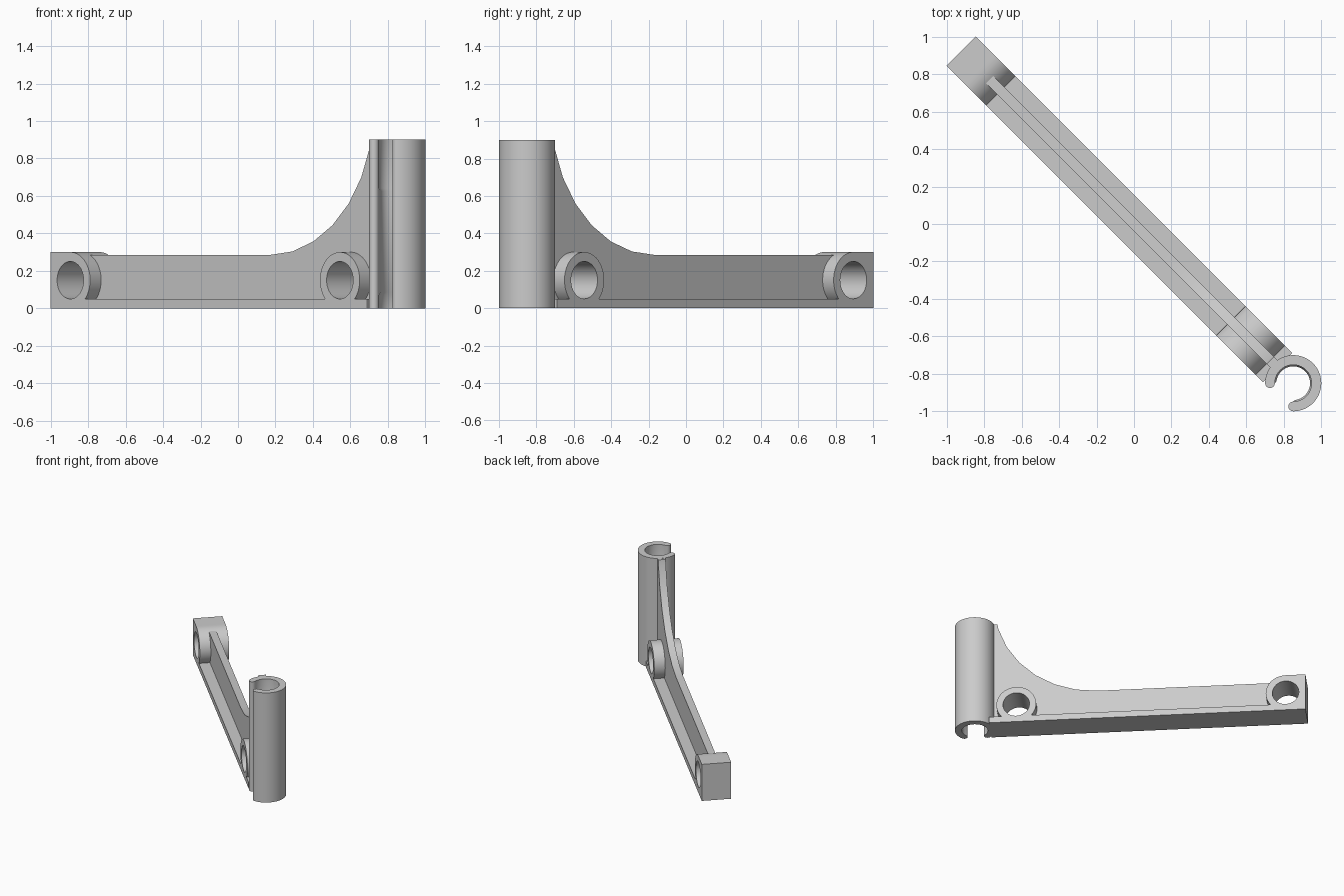
import bpy, bmesh
from math import sin, cos, pi, sqrt, radians
from mathutils import Matrix

if "Cube" in bpy.data.objects:
    bpy.data.objects.remove(bpy.data.objects["Cube"])

grey = bpy.data.materials.new("plain grey")
grey.use_nodes = True
grey.diffuse_color = (0.6, 0.6, 0.6, 1)
grey.node_tree.nodes["Principled BSDF"].inputs["Base Color"].default_value = (0.6, 0.6, 0.6, 1)

# The arm runs diagonally: parts are modelled along x, then turned
TURN = Matrix.Rotation(radians(-45), 4, 'Z')
HALF = 0.111        # half width of the arm
BORE = 0.1          # radius of the cross holes
HUB = 0.15          # hub radius and height of its centre
END, REAR_HUB, FRONT_HUB = -1.305, -1.155, 0.88


def finish(name, bm, turn=True):
    if turn:
        bm.transform(TURN)
    bmesh.ops.recalc_face_normals(bm, faces=bm.faces)
    mesh = bpy.data.meshes.new(name)
    bm.to_mesh(mesh)
    bm.free()
    mesh.materials.append(grey)
    ob = bpy.data.objects.new(name, mesh)
    bpy.context.collection.objects.link(ob)
    return ob


def smooth(ob):
    bpy.ops.object.select_all(action='DESELECT')
    ob.select_set(True)
    bpy.context.view_layer.objects.active = ob
    bpy.ops.object.shade_smooth_by_angle()


def loft(loops, closed=False):
    """Skin a list of equal-length loops; cap the ends or close into a ring."""
    bm = bmesh.new()
    rows = [[bm.verts.new(p) for p in loop] for loop in loops]
    pairs = list(zip(rows, rows[1:]))
    if closed:
        pairs.append((rows[-1], rows[0]))
    else:
        bm.faces.new(rows[0])
        bm.faces.new(rows[-1])
    for a, b in pairs:
        for i in range(len(a)):
            j = (i + 1) % len(a)
            bm.faces.new((a[i], a[j], b[j], b[i]))
    return bm


def side_extrude(profile, half):
    return loft([[(x, y, z) for x, z in profile] for y in (-half, half)])


def hub(name, cx, square_back):
    """Bored hub across the arm, optionally squared off at the back."""
    def loop(y, bored):
        pts = []
        for i in range(48):
            c, s = cos(2 * pi * i / 48), sin(2 * pi * i / 48)
            r = BORE if bored else HUB
            if square_back and not bored and c < 0:
                r /= max(abs(c), abs(s))
            pts.append((cx + r * c, y, HUB + r * s))
        return pts
    smooth(finish(name, loft([loop(-HALF, False), loop(HALF, False),
                              loop(HALF, True), loop(-HALF, True)], closed=True)))


# Flat base strip
finish("base_strip", side_extrude([(END, 0), (1.085, 0), (1.085, 0.05), (END, 0.05)], HALF))

# Bored hubs
hub("rear_hub", REAR_HUB, True)
hub("front_hub", FRONT_HUB, False)

# Upright web with a sweeping gusset
SWEEP = 0.78
web_profile = [(REAR_HUB, 0.02), (1.09, 0.02), (1.09, 0.899), (1.03, 0.899)]
web_profile += [(0.27 + SWEEP * sin(a), 0.285 + SWEEP * (1 - cos(a)))
                for a in (radians(12.4) * k for k in range(6, -1, -1))]
web_profile.append((REAR_HUB, 0.285))
web = finish("web", side_extrude(web_profile, 0.028))

# Bore the web where the cross holes pass
for cx in (REAR_HUB, FRONT_HUB):
    ring = [(cx + BORE * cos(2 * pi * i / 48), HUB + BORE * sin(2 * pi * i / 48)) for i in range(48)]
    cutter = finish("bore_cutter", side_extrude(ring, 0.3))
    cutter.hide_render = True
    mod = web.modifiers.new("bore", 'BOOLEAN')
    mod.operation, mod.solver, mod.object = 'DIFFERENCE', 'EXACT', cutter
    bpy.context.view_layer.objects.active = web
    bpy.ops.object.modifier_apply(modifier=mod.name)
    bpy.data.objects.remove(cutter)
smooth(web)

# Open clip tube with rounded lips and a tighter grip zone inside
OUTER, INNER, GRIP, CENTRE = 0.15, 0.098, 0.09, 0.85
MID, LIP, STEPS = (OUTER + INNER) / 2, (OUTER - INNER) / 2, 42


def clip_loop(z, inner):
    start, span = -pi / 2, 1.5 * pi
    polar = lambda r, a: (CENTRE + r * cos(a), -CENTRE + r * sin(a), z)

    def lip(angle, first):
        px, py, _ = polar(MID, angle)
        return [(px + LIP * cos(first + pi * k / 8), py + LIP * sin(first + pi * k / 8), z)
                for k in range(1, 8)]
    arc = [start + span * i / STEPS for i in range(STEPS + 1)]
    pts = [polar(OUTER, a) for a in arc]
    pts += lip(pi, pi)
    pts += [polar(INNER if a in (arc[0], arc[-1]) else inner, a) for a in reversed(arc)]
    pts += lip(start, pi / 2)
    return pts


levels = [(0, INNER), (0.07, INNER), (0.085, GRIP), (0.625, GRIP), (0.64, INNER), (0.9, INNER)]
smooth(finish("clip_tube", loft([clip_loop(z, r) for z, r in levels]), turn=False))
